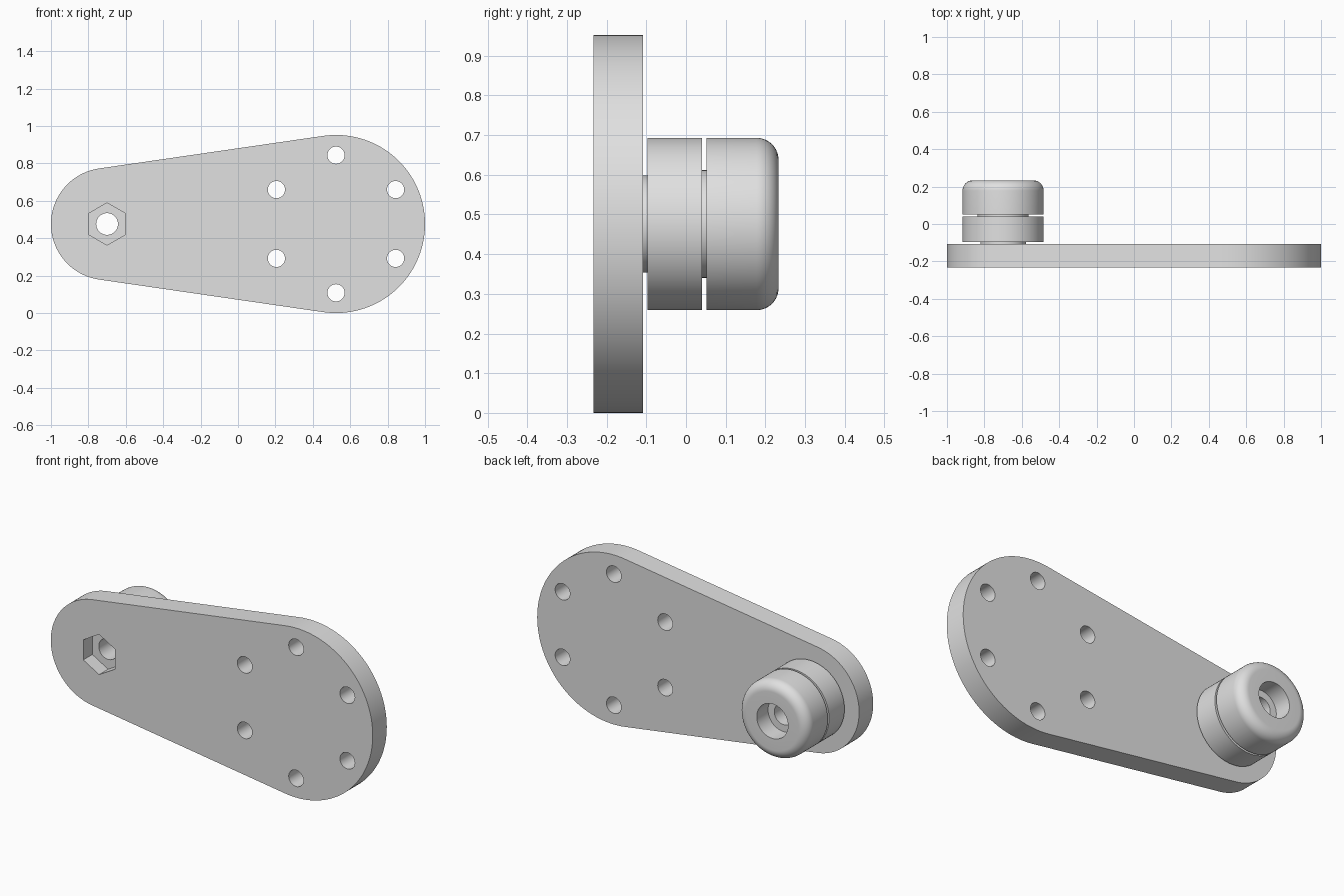
import bpy, bmesh
from math import pi, sin, cos, asin, radians
from mathutils import Vector

if "Cube" in bpy.data.objects:
    bpy.data.objects.remove(bpy.data.objects["Cube"], do_unlink=True)

GREY = (0.75, 0.75, 0.75, 1)
metal = bpy.data.materials.new("plain_grey")
metal.use_nodes = True
metal.diffuse_color = GREY
metal.node_tree.nodes["Principled BSDF"].inputs["Base Color"].default_value = GREY

# Main dimensions
FRONT, BACK = -0.233, -0.108
BIG, BIG_R = (0.524, 0.476), 0.476
SMALL, SMALL_R = (-0.70, 0.476), 0.30
BORE = 0.058


def arc(centre, r, a0, a1, n):
    """Points along an arc in the XZ plane, both ends included."""
    return [(centre[0] + r * cos(a0 + (a1 - a0) * i / n),
             centre[1] + r * sin(a0 + (a1 - a0) * i / n)) for i in range(n + 1)]


def circle(centre, r, n=48, start=0):
    return arc(centre, r, start, start + 2 * pi, n)[:-1]


def make(name, bm):
    bmesh.ops.recalc_face_normals(bm, faces=bm.faces)
    mesh = bpy.data.meshes.new(name)
    bm.to_mesh(mesh)
    bm.free()
    mesh.materials.append(metal)
    ob = bpy.data.objects.new(name, mesh)
    bpy.context.collection.objects.link(ob)
    return ob


def prism(name, outlines, y0, y1):
    """Extrude closed XZ outlines from y0 to y1."""
    bm = bmesh.new()
    for outline in outlines:
        face = bm.faces.new([bm.verts.new((x, y0, z)) for x, z in outline])
        out = bmesh.ops.extrude_face_region(bm, geom=[face], use_keep_orig=True)
        moved = [g for g in out["geom"] if isinstance(g, bmesh.types.BMVert)]
        bmesh.ops.translate(bm, verts=moved, vec=(0, y1 - y0, 0))
    return make(name, bm)


def smooth(ob):
    bpy.ops.object.select_all(action="DESELECT")
    ob.select_set(True)
    bpy.context.view_layer.objects.active = ob
    bpy.ops.object.shade_smooth_by_angle(angle=radians(30))


def cut(ob, cutter):
    mod = ob.modifiers.new("cut", "BOOLEAN")
    mod.operation, mod.solver, mod.object = "DIFFERENCE", "EXACT", cutter
    bpy.context.view_layer.objects.active = ob
    bpy.ops.object.modifier_apply(modifier=mod.name)
    bpy.data.objects.remove(cutter, do_unlink=True)


def lathe(name, profile):
    """Spin a closed (radius, y) profile about the pivot axis."""
    bm = bmesh.new()
    verts = [bm.verts.new((SMALL[0] + r, y, SMALL[1])) for r, y in profile]
    edges = [bm.edges.new((verts[i - 1], v)) for i, v in enumerate(verts)]
    bmesh.ops.spin(bm, geom=verts + edges, cent=Vector((SMALL[0], 0, SMALL[1])),
                   axis=(0, 1, 0), angle=2 * pi, steps=80)
    bmesh.ops.remove_doubles(bm, verts=bm.verts, dist=0.0001)
    ob = make(name, bm)
    smooth(ob)
    return ob


def ring(name, r, y0, y1):
    return lathe(name, [(BORE, y0), (r, y0), (r, y1), (BORE, y1)])


# Tapered plate: two round ends joined by tangent edges
tilt = asin((BIG_R - SMALL_R) / (BIG[0] - SMALL[0]))
top = pi / 2 + tilt
outline = arc(BIG, BIG_R, -top, top, 72) + arc(SMALL, SMALL_R, top, 2 * pi - top, 60)
plate = prism("tapered_plate", [outline], FRONT, BACK)

# Six mounting holes, pivot bore and hexagonal nut pocket
mounts = [circle(c, 0.046, 40) for c in circle(BIG, 0.368, 6, pi / 6)]
cut(plate, prism("mount_cutter", mounts, FRONT - 0.05, BACK + 0.05))
cut(plate, prism("bore_cutter", [circle(SMALL, BORE, 80)], FRONT - 0.05, BACK + 0.05))
cut(plate, prism("nut_cutter", [circle(SMALL, 0.113, 6, pi / 6)],
                 FRONT - 0.05, FRONT + 0.08))
smooth(plate)

# Stack on the pivot: washer, inner roller, washer
ring("inner_washer", 0.122, BACK, -0.097)
ring("inner_roller", 0.217, -0.097, 0.04)
ring("outer_washer", 0.136, 0.04, 0.052)

# Outer roller with rounded rim and counterbored bolt seat
R, END, FILLET, SEAT = 0.217, 0.233, 0.055, 0.097
rim = arc((R - FILLET, END - FILLET), FILLET, 0, pi / 2, 12)
lathe("outer_roller", [(BORE, 0.052), (R, 0.052)] + rim
      + [(SEAT, END), (SEAT, END - 0.10), (BORE, END - 0.10)])
